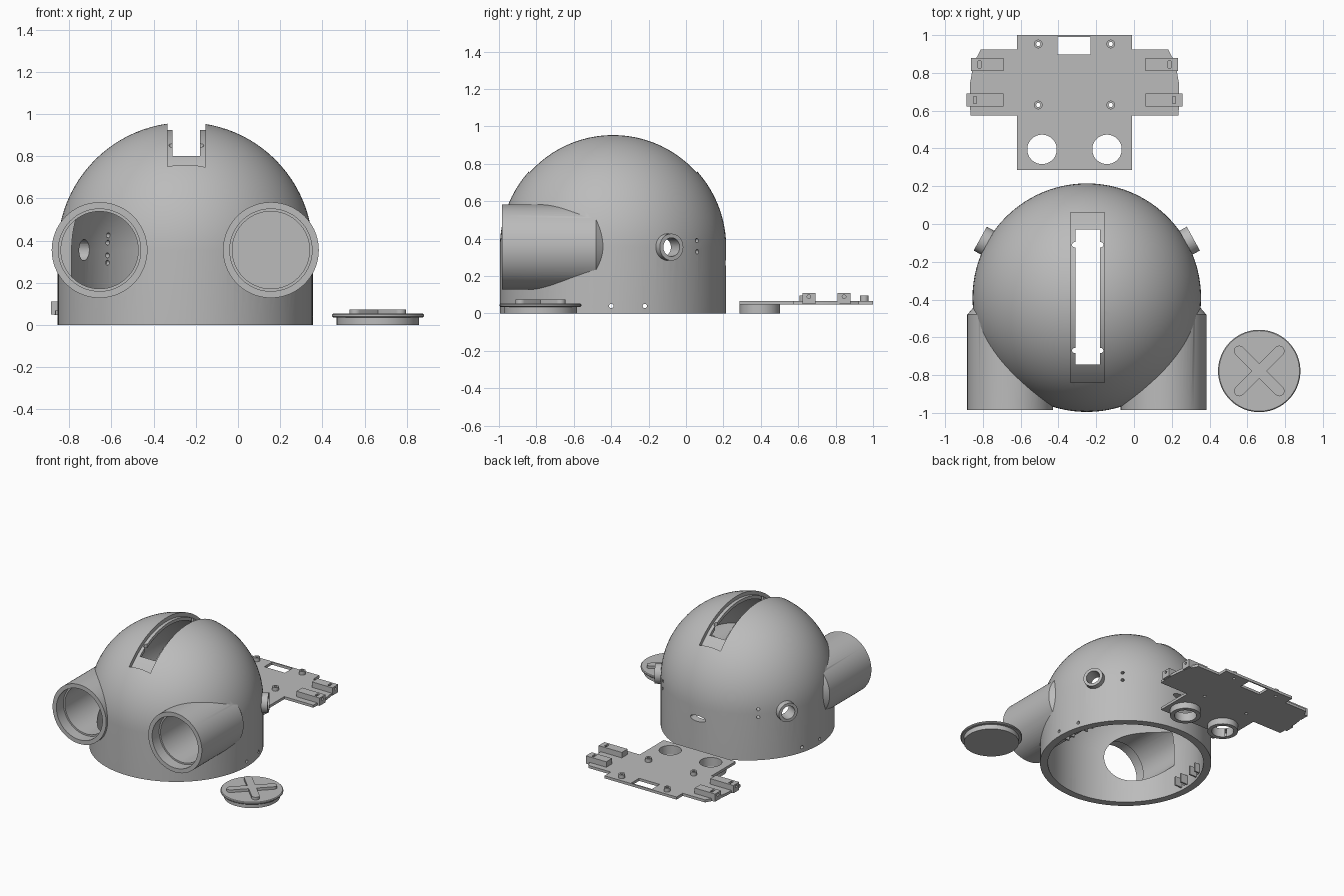
import bpy, bmesh, math
from mathutils import Matrix, Vector

if "Cube" in bpy.data.objects:
    bpy.data.objects.remove(bpy.data.objects["Cube"])

grey = bpy.data.materials.new("plain_grey")
grey.diffuse_color = (0.5, 0.5, 0.5, 1)
grey.use_nodes = True
grey.node_tree.nodes["Principled BSDF"].inputs["Base Color"].default_value = grey.diffuse_color
CX, CY, CZ, R, RI = -0.25, -0.39, 0.355, 0.605, 0.55   # dome centre and radii


def finish(name, bm):
    bmesh.ops.remove_doubles(bm, verts=bm.verts, dist=1e-5)
    bmesh.ops.recalc_face_normals(bm, faces=bm.faces)
    me = bpy.data.meshes.new(name)
    bm.to_mesh(me)
    bm.free()
    me.materials.append(grey)
    ob = bpy.data.objects.new(name, me)
    bpy.context.collection.objects.link(ob)
    return ob


def lathe(name, profile, origin=(0, 0, 0), axis=(0, 0, 1), n=64):
    """Closed solid from (radius, height) points, turned around an axis."""
    m = Matrix.Translation(origin) @ Vector(axis).to_track_quat('Z', 'Y').to_matrix().to_4x4()
    bm = bmesh.new()
    rings = []
    for r, h in profile:
        if r < 1e-6:
            rings.append([bm.verts.new(m @ Vector((0, 0, h)))] * n)
        else:
            rings.append([bm.verts.new(m @ Vector((r * math.cos(2 * math.pi * i / n),
                                                   r * math.sin(2 * math.pi * i / n), h))) for i in range(n)])
    for a, b in zip(rings, rings[1:]):
        for i in range(n):
            j = (i + 1) % n
            q = list(dict.fromkeys((a[i], a[j], b[j], b[i])))
            if len(q) > 2:
                bm.faces.new(q)
    return finish(name, bm)


def rod(name, r, h0, h1, origin, axis=(0, 0, 1), n=32):
    return lathe(name, [(0, h0), (r, h0), (r, h1), (0, h1)], origin, axis, n)


def prism(name, pts, vec):
    """Extrude a flat outline along a vector."""
    bm = bmesh.new()
    f = bm.faces.new([bm.verts.new(p) for p in pts])
    g = bmesh.ops.extrude_face_region(bm, geom=[f])
    bmesh.ops.translate(bm, vec=vec, verts=[v for v in g['geom'] if isinstance(v, bmesh.types.BMVert)])
    return finish(name, bm)


def box(name, x0, x1, y0, y1, z0, z1):
    return prism(name, [(x0, y0, z0), (x1, y0, z0), (x1, y1, z0), (x0, y1, z0)], (0, 0, z1 - z0))


def combine(ob, tools, op):
    bpy.context.view_layer.objects.active = ob
    for t in tools:
        m = ob.modifiers.new("cut", 'BOOLEAN')
        m.object, m.operation, m.solver = t, op, 'EXACT'
        bpy.ops.object.modifier_apply(modifier=m.name)
        bpy.data.objects.remove(t)


def smooth(ob):
    bpy.ops.object.select_all(action='DESELECT')
    ob.select_set(True)
    bpy.context.view_layer.objects.active = ob
    bpy.ops.object.shade_smooth_by_angle(angle=math.radians(30))


def dome_profile(r, z0):
    arc = [(r * math.cos(a), CZ + r * math.sin(a)) for a in [math.pi / 2 * i / 24 for i in range(24)]]
    return [(0, z0), (r, z0)] + arc + [(0, CZ + r)]


# --- Domed shell with two front tubes and two side bosses
shell = lathe("domed_shell", dome_profile(R, 0), (CX, CY, 0), n=96)
adds, cuts = [], [lathe("hollow", dome_profile(RI, -0.1), (CX, CY, 0), n=96)]
for s in (-1, 1):
    tube_at = (CX + s * 0.406, 0, CZ)
    adds.append(lathe("tube", [(0, -0.985), (0.227, -0.985), (0.227, -0.48), (0.15, -0.39), (0, -0.39)],
                      tube_at, (0, 1, 0), 72))
    cuts.append(lathe("bore", [(0, -1.1), (0.195, -1.1), (0.195, -0.90), (0.183, -0.90), (0.183, -0.5), (0, -0.5)],
                      tube_at, (0, 1, 0), 72))
    # side boss and its hole
    a = math.radians(29)
    out = (s * math.cos(a), math.sin(a), 0)
    adds.append(rod("boss", 0.072, 0.5, 0.645, (CX, CY, CZ), out))
    cuts.append(rod("boss_hole", 0.05, 0.4, 0.8, (CX, CY, CZ), out))
    # small wiring holes: two go through, two are blind from inside
    a = math.radians(48)
    out = (s * math.cos(a), math.sin(a), 0)
    for z, end in ((0.295, 0.57), (0.33, 0.7), (0.39, 0.7), (0.425, 0.57)):
        cuts.append(rod("wire_hole", 0.012, 0.45, end, (CX, CY, z), out, 16))
    # screw holes at the foot of the wall
    for y in (-0.40, -0.22):
        cuts.append(rod("foot_hole", 0.012, 0.4, 0.8, (CX, y, 0.04), (s, 0, 0), 16))
    # screw holes beside the top slot
    for y in (-0.11, -0.67):
        cuts.append(rod("slot_hole", 0.014, 0.75, 1.2, (CX + 0.005 + s * 0.069, y, 0), n=16))
combine(shell, adds, 'UNION')

# top slot: shallow recess that follows the dome, then an opening through it
recess = [(CX - 0.085, CY + d, CZ + math.sqrt(0.57 ** 2 - d * d)) for d in [-0.45 + 0.9 * i / 24 for i in range(25)]]
recess += [(CX - 0.085, CY + 0.45, 1.2), (CX - 0.085, CY - 0.45, 1.2)]
cuts.append(prism("recess", recess, (0.18, 0, 0)))
cuts.append(box("slot", -0.31, -0.18, -0.745, -0.03, 0.6, 1.25))
# rear cable opening
rear = [(CX + 0.065 * math.cos(t), 0.05, 0.27 + 0.022 * math.sin(t)) for t in [math.pi * i / 12 for i in range(24)]]
cuts.append(prism("rear_opening", rear, (0, 0.3, 0)))
combine(shell, cuts, 'DIFFERENCE')
smooth(shell)

# --- Small clips on the inner wall that hold the plate
for s in (-1, 1):
    for y in (-0.40, -0.22):
        x = sorted((CX + s * 0.49, CX + s * 0.565))
        if y > -0.3:
            x = sorted((CX + s * 0.47, CX + s * 0.54))
        for k in (-0.035, 0.023):
            box("wall_clip", x[0], x[1], y + k, y + k + 0.012, 0.02, 0.09)

# --- Base plate with wings
PX = -0.315
half = [(0.305, 0.285), (0.305, 0.575), (0.55, 0.575), (0.555, 0.65), (0.552, 0.75), (0.535, 0.85),
        (0.495, 0.925), (0.305, 0.925), (0.305, 1.0)]
outline = [(PX + x, y, 0.048) for x, y in half] + [(PX - x, y, 0.048) for x, y in reversed(half)]
plate = prism("base_plate", outline, (0, 0, 0.02))
adds, cuts = [], [box("window", -0.405, -0.23, 0.897, 0.99, 0, 0.2)]
for s in (-1, 1):
    # ring collars below the plate
    at = (PX + s * 0.172, 0.395, 0)
    adds.append(rod("collar", 0.108, 0, 0.055, at, n=48))
    cuts.append(rod("collar_hole", 0.078, -0.1, 0.2, at, n=48))
    # standoffs
    for y in (0.63, 0.953):
        at = (PX + s * 0.192, y, 0)
        adds.append(rod("standoff", 0.023, 0.06, 0.096, at, n=24))
        cuts.append(rod("standoff_hole", 0.011, 0.03, 0.2, at, n=16))
    # fixing bars with nut pockets and screw holes
    for y, reach in ((0.657, 0.572), (0.845, 0.548)):
        x = sorted((PX + s * 0.375, PX + s * reach))
        adds.append(box("fixing_bar", x[0], x[1], y - 0.035, y + 0.035, 0.05, 0.11))
        px = PX + s * (reach - 0.045)
        cuts.append(box("nut_pocket", px - 0.009, px + 0.009, y - 0.018, y + 0.018, 0.072, 0.2))
        cuts.append(rod("bar_hole", 0.01, reach - 0.1, 0.7, (PX, y, 0.09), (s, 0, 0), 16))
combine(plate, adds, 'UNION')
combine(plate, cuts, 'DIFFERENCE')
smooth(plate)

# --- Round cap with a raised cross
LX, LY = 0.663, -0.778
cap = lathe("round_cap", [(0, 0), (0.195, 0), (0.195, 0.036), (0.213, 0.036), (0.218, 0.041),
                          (0.218, 0.049), (0.213, 0.054), (0, 0.054)], (LX, LY, 0), n=72)
smooth(cap)
bars = []
for ang in (45, 135):
    a = math.radians(ang)
    pts = []
    for e in (1, -1):
        for i in range(9):
            t = -math.pi / 2 + math.pi * i / 8
            u, v = e * (0.15 + 0.028 * math.cos(t)), e * 0.028 * math.sin(t)
            pts.append((LX + u * math.cos(a) - v * math.sin(a), LY + u * math.sin(a) + v * math.cos(a), 0.05))
    bars.append(prism("cap_cross", pts, (0, 0, 0.024)))
combine(bars[0], bars[1:], 'UNION')
smooth(bars[0])
